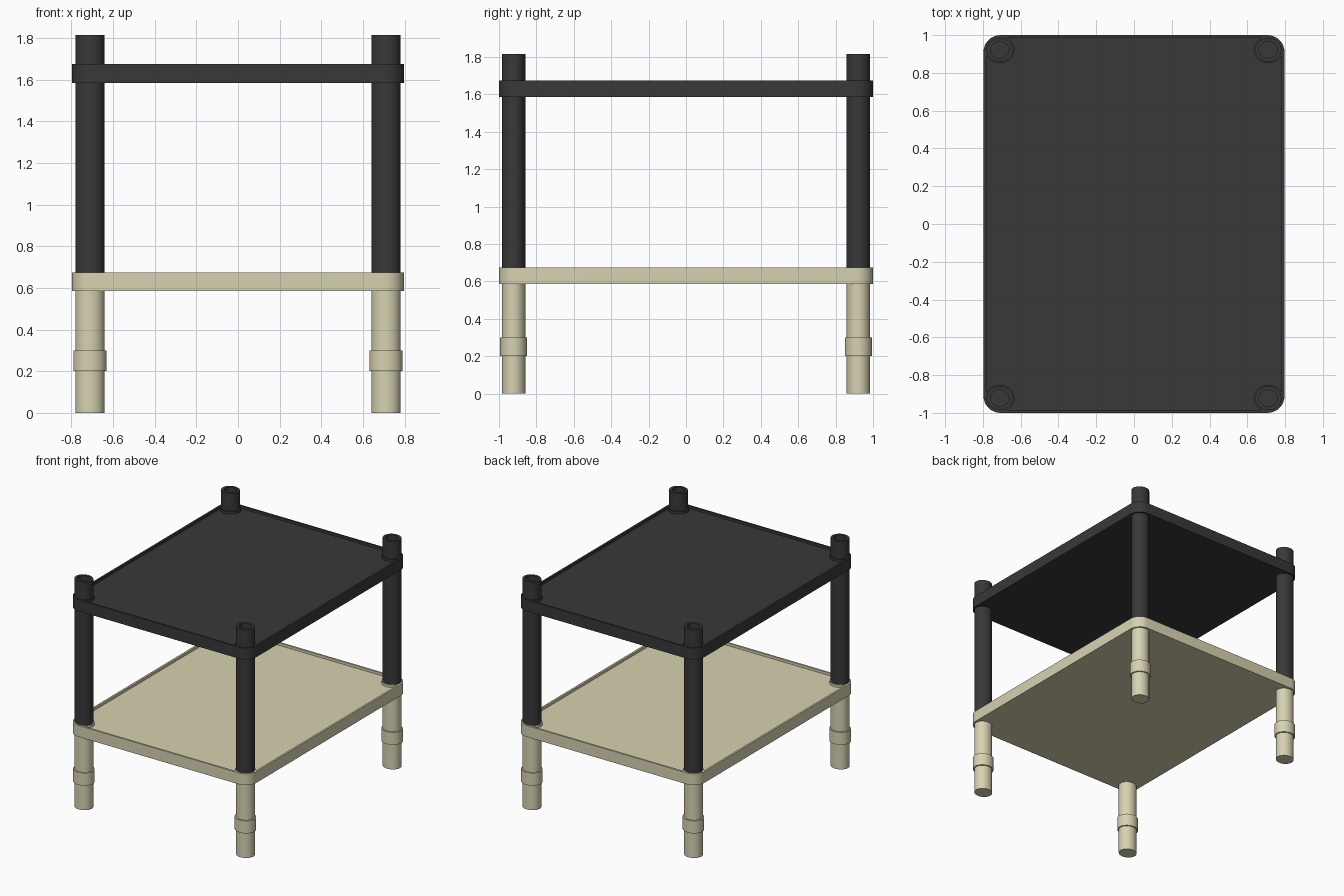
import bpy, bmesh, math

if "Cube" in bpy.data.objects:
    bpy.data.objects.remove(bpy.data.objects["Cube"])


def material(name, rgb):
    m = bpy.data.materials.new(name)
    m.diffuse_color = (*rgb, 1)
    m.use_nodes = True
    m.node_tree.nodes["Principled BSDF"].inputs["Base Color"].default_value = m.diffuse_color
    return m


BLACK = material("charcoal black", (0.04, 0.04, 0.04))
BEIGE = material("warm beige", (0.68, 0.645, 0.44))


def rounded_rect(hx, hy, r, n=8):
    pts = []
    for k, (sx, sy) in enumerate([(1, 1), (-1, 1), (-1, -1), (1, -1)]):
        for i in range(n + 1):
            a = math.pi / 2 * (k + i / n)
            pts.append((sx * (hx - r) + r * math.cos(a),
                        sy * (hy - r) + r * math.sin(a)))
    return pts


def ellipse(rx, ry, cx=0, cy=0, n=32):
    return [(cx + rx * math.cos(2 * math.pi * i / n),
             cy + ry * math.sin(2 * math.pi * i / n)) for i in range(n)]


def stack(name, loops, mat):
    """Skin a list of (outline, z) loops and cap both ends."""
    bm = bmesh.new()
    rings = [[bm.verts.new((x, y, z)) for x, y in pts] for pts, z in loops]
    n = len(rings[0])
    for a, b in zip(rings, rings[1:]):
        for i in range(n):
            j = (i + 1) % n
            bm.faces.new((a[i], a[j], b[j], b[i]))
    bm.faces.new(rings[0][::-1])
    bm.faces.new(rings[-1])
    bmesh.ops.recalc_face_normals(bm, faces=bm.faces)
    me = bpy.data.meshes.new(name)
    bm.to_mesh(me)
    bm.free()
    me.materials.append(mat)
    ob = bpy.data.objects.new(name, me)
    bpy.context.collection.objects.link(ob)
    bpy.ops.object.select_all(action='DESELECT')
    ob.select_set(True)
    bpy.context.view_layer.objects.active = ob
    bpy.ops.object.shade_smooth_by_angle(angle=math.radians(35))
    return ob


# Shelves: shallow trays with a thin raised rim
for name, z, mat in (("lower_shelf", 0.585, BEIGE), ("upper_shelf", 1.585, BLACK)):
    outer = rounded_rect(0.797, 1.0, 0.09)
    inner = rounded_rect(0.782, 0.985, 0.075)
    stack(name, [(outer, z), (outer, z + 0.09),
                 (inner, z + 0.09), (inner, z + 0.07)], mat)

RX, RY = 0.07, 0.063
for sx, side in ((-1, "left"), (1, "right")):
    for sy, end in ((-1, "front"), (1, "back")):
        tag = f"{end}_{side}"

        def ring(k, d=0.0):
            return ellipse(RX * k + d, RY * k + d, sx * 0.711, sy * 0.922)

        # Leg with adjusting collar
        leg, col = ring(1), ring(1, 0.01)
        stack("leg_" + tag, [(leg, 0), (leg, 0.2), (col, 0.2), (col, 0.3),
                             (leg, 0.3), (leg, 0.59)], BEIGE)
        # Upright post with an open socket at the top
        post, hole = ring(1), ring(0.7)
        stack("post_" + tag, [(post, 0.65), (post, 1.815),
                              (hole, 1.815), (hole, 1.74)], BLACK)
        # Bosses joining the posts to the shelves
        boss = ring(1, 0.008)
        for name, z, mat in (("lower", 0.64, BEIGE), ("upper", 1.64, BLACK)):
            stack(f"{name}_boss_{tag}", [(boss, z), (boss, z + 0.034)], mat)
